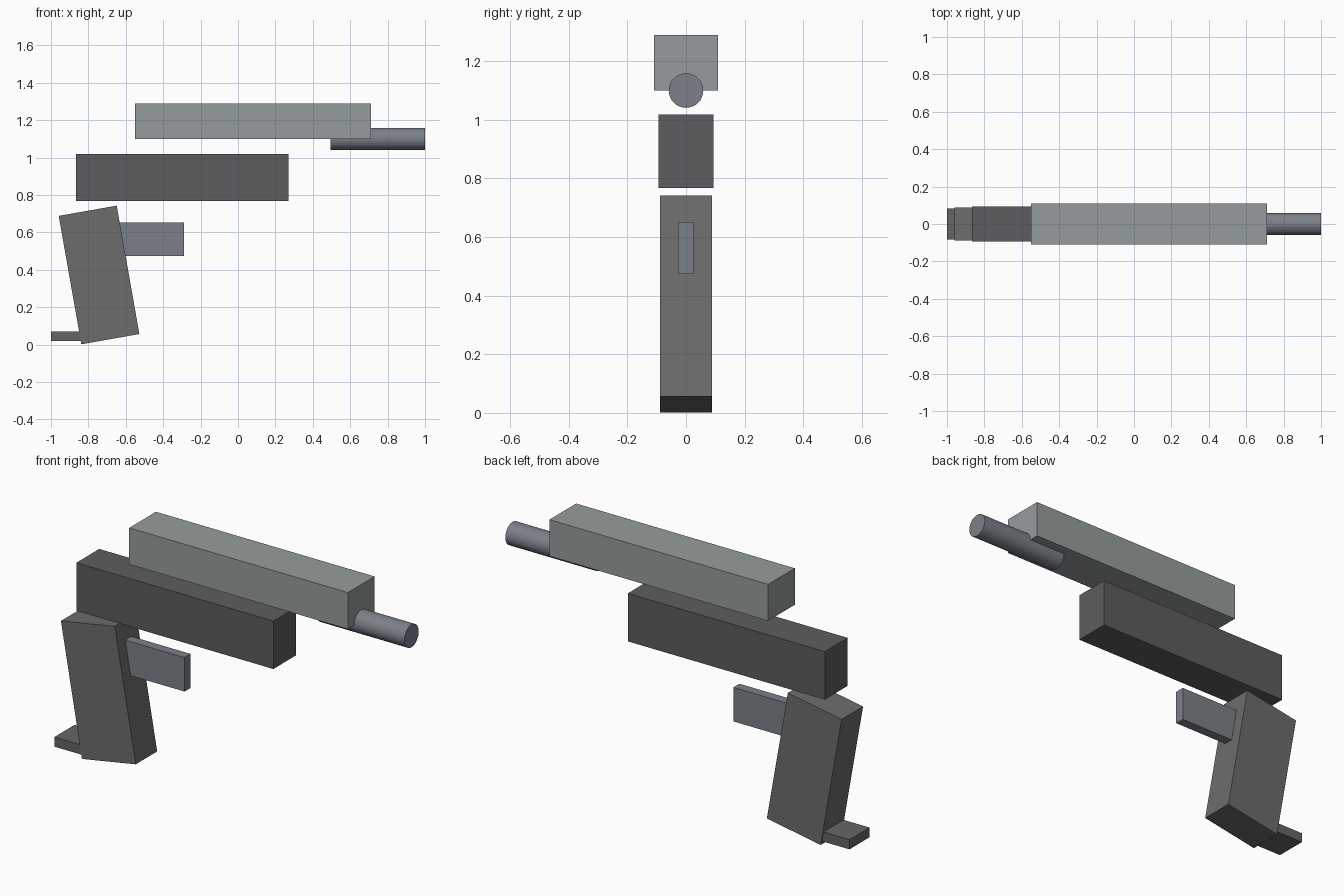
import bpy
from math import radians

if "Cube" in bpy.data.objects:
    bpy.data.objects.remove(bpy.data.objects["Cube"])


def paint(obj, name, rgb):
    mat = bpy.data.materials.get(name) or bpy.data.materials.new(name)
    mat.diffuse_color = (*rgb, 1)
    mat.use_nodes = True
    mat.node_tree.nodes["Principled BSDF"].inputs["Base Color"].default_value = mat.diffuse_color
    obj.data.materials.append(mat)


def box(name, centre, size, mat, rgb, tilt=0):
    bpy.ops.mesh.primitive_cube_add(size=1, location=centre)
    obj = bpy.context.object
    obj.name = name
    obj.scale = size
    bpy.ops.object.transform_apply(location=False, rotation=False, scale=True)
    obj.rotation_euler.y = radians(tilt)
    paint(obj, mat, rgb)
    return obj


LIGHT = ("light_steel", (0.30, 0.33, 0.34))
DARK = ("dark_frame", (0.11, 0.11, 0.115))
GRIP = ("grip_grey", (0.15, 0.15, 0.15))
STEEL = ("blue_steel", (0.20, 0.22, 0.25))
BASE = ("base_grey", (0.13, 0.13, 0.13))

# Upper slide and the body below it
box("slide", (0.08, 0, 1.195), (1.26, 0.22, 0.19), *LIGHT)
box("frame", (-0.298, 0, 0.893), (1.135, 0.188, 0.25), *DARK)

# Raked handle
box("grip", (-0.743, 0, 0.372), (0.315, 0.176, 0.697), *GRIP, tilt=-10)

# Trigger and base plate, both sunk into the handle
box("trigger", (-0.475, 0, 0.563), (0.37, 0.05, 0.177), *STEEL)
box("base_plate", (-0.89, 0, 0.045), (0.22, 0.166, 0.05), *BASE)

# Barrel under the slide's nose
bpy.ops.mesh.primitive_cylinder_add(vertices=32, radius=0.059, depth=0.505,
                                    location=(0.7475, 0, 1.10),
                                    rotation=(0, radians(90), 0))
barrel = bpy.context.object
barrel.name = "barrel"
paint(barrel, *STEEL)
